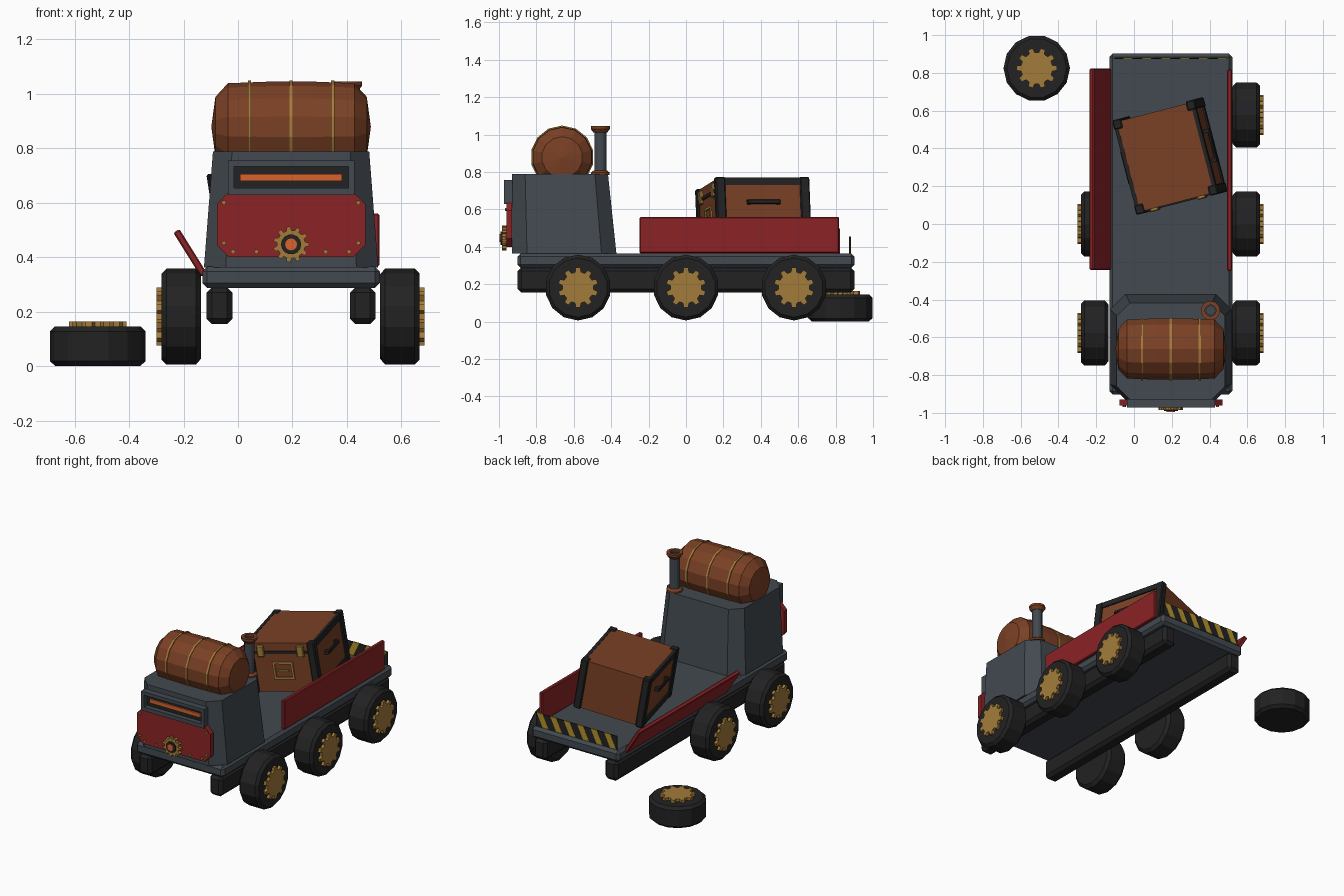
import bpy, bmesh
from math import pi, sin, cos, radians
from mathutils import Matrix, Vector

if "Cube" in bpy.data.objects:
    bpy.data.objects.remove(bpy.data.objects["Cube"])


def material(name, r, g, b):
    m = bpy.data.materials.new(name)
    m.use_nodes = True
    m.diffuse_color = (r, g, b, 1)
    m.node_tree.nodes["Principled BSDF"].inputs["Base Color"].default_value = (r, g, b, 1)
    return m


STEEL = material("steel_grey", .055, .067, .08)
RED = material("red_paint", .26, .017, .019)
BROWN = material("brown", .195, .051, .018)
BRASS = material("brass", .37, .2, .042)
BLACK = material("black", .016, .016, .017)
ORANGE = material("glowing_orange", .68, .127, .026)
YELLOW = material("warning_yellow", .45, .29, .025)

CX = .195  # body centre line
T = Matrix.Translation
FRONT = Matrix.Rotation(pi / 2, 4, 'X')  # local z points to the front


def finish(bm, name, mat, matrix):
    bmesh.ops.recalc_face_normals(bm, faces=bm.faces)
    me = bpy.data.meshes.new(name)
    bm.to_mesh(me)
    bm.free()
    me.materials.append(mat)
    ob = bpy.data.objects.new(name, me)
    ob.matrix_world = matrix
    bpy.context.collection.objects.link(ob)
    return ob


def box(name, size, mat, centre, frame=Matrix(), bevel=0):
    bm = bmesh.new()
    bmesh.ops.create_cube(bm, size=1)
    bmesh.ops.scale(bm, vec=size, verts=bm.verts)
    if bevel:
        bmesh.ops.bevel(bm, geom=bm.edges[:], offset=bevel, segments=1, affect='EDGES')
    return finish(bm, name, mat, frame @ T(centre))


def loft(name, lower, upper, height, mat, matrix=Matrix()):
    bm = bmesh.new()
    a = [bm.verts.new((x, y, 0)) for x, y in lower]
    b = [bm.verts.new((x, y, height)) for x, y in upper]
    bm.faces.new(a)
    bm.faces.new(b)
    for i in range(len(a)):
        j = (i + 1) % len(a)
        bm.faces.new((a[i], a[j], b[j], b[i]))
    return finish(bm, name, mat, matrix)


def lathe(name, profile, sides, mat, matrix):
    """Revolve (radius, z) points about local z."""
    bm = bmesh.new()
    vs = [bm.verts.new((r, 0, z)) for r, z in profile]
    es = [bm.edges.new(p) for p in zip(vs, vs[1:])]
    bmesh.ops.spin(bm, geom=vs + es, cent=(0, 0, 0), axis=(0, 0, 1), angle=2 * pi, steps=sides)
    bmesh.ops.remove_doubles(bm, verts=bm.verts, dist=.0005)
    return finish(bm, name, mat, matrix)


def disc(name, r, depth, sides, mat, matrix):
    return lathe(name, [(0, 0), (r, 0), (r, depth), (0, depth)], sides, mat, matrix)


def gear(name, root, tip, depth, teeth, matrix):
    pts = []
    for i in range(teeth):
        for r, step in ((root, -.3), (tip, -.18), (tip, .18), (root, .3)):
            a = 2 * pi * (i + step) / teeth
            pts.append((r * cos(a), r * sin(a)))
    return loft(name, pts, pts, depth, BRASS, matrix)


def octagon(x0, x1, y0, y1, cx, cy):
    return [(x0 + cx, y0), (x1 - cx, y0), (x1, y0 + cy), (x1, y1 - cy),
            (x1 - cx, y1), (x0 + cx, y1), (x0, y1 - cy), (x0, y0 + cy)]


# Wheels: five mounted, one lying on the ground
def wheel(name, matrix):
    lathe(name + "_tyre", [(0, 0), (.155, 0), (.176, .018), (.176, .127), (.158, .145), (0, .145)],
          14, BLACK, matrix)
    gear(name + "_hub", .084, .107, .018, 10, matrix @ T((0, 0, .145)))


for label, y in (("front", -.577), ("middle", 0), ("rear", .577)):
    wheel(label + "_left_wheel", T((.522, y, .182)) @ Matrix.Rotation(pi / 2, 4, 'Y'))
    if label != "rear":
        wheel(label + "_right_wheel", T((-.136, y, .182)) @ Matrix.Rotation(-pi / 2, 4, 'Y'))
wheel("loose_wheel", T((-.515, .825, 0)))

# Chassis
box("deck", (.652, 1.804, .078), STEEL, (CX, 0, .326), bevel=.018)
for side, label in ((1, "left"), (-1, "right")):
    box(label + "_rail", (.095, 1.8, .135), BLACK, (CX + side * .263, 0, .222), bevel=.02)

# Cab
loft("cab", octagon(CX - .32, CX + .32, -.93, -.372, .08, .08),
     octagon(CX - .287, CX + .287, -.93, -.417, .07, .07), .425, STEEL, T((0, 0, .363)))

# Front vent with glowing slot
box("vent_back", (.42, .012, .1), BLACK, (CX, -.934, .692))
box("vent_glow", (.375, .012, .025), ORANGE, (CX, -.944, .693))
for z, h in ((.745, .022), (.641, .026)):
    box("vent_bar", (.465, .045, h), STEEL, (CX, -.95, z))
for s in (1, -1):
    box("vent_side", (.022, .045, .1), STEEL, (CX + s * .221, -.95, .692))

# Red front plate, rivets and gear badge
plate = octagon(CX - .273, CX + .273, .4, .64, .045, .045)
loft("front_plate", plate, plate, .032, RED, T((0, -.929, 0)) @ FRONT)
for s in (1, -1):
    for x, z in ((.247, .6), (.247, .452), (.213, .42), (.127, .42)):
        disc("plate_rivet", .009, .008, 6, BRASS, T((CX + s * x, -.96, z)) @ FRONT)
BADGE = T((CX, -.96, .447)) @ FRONT
gear("badge_gear", .052, .066, .025, 11, BADGE)
disc("badge_ring", .037, .031, 14, BLACK, BADGE)
disc("badge_glow", .022, .036, 12, ORANGE, BADGE)

# Barrel on the roof, lying across
ACROSS = T((CX, -.662, .879)) @ Matrix.Rotation(pi / 2, 4, 'Y')
half = [(0, .293), (.11, .278), (.16, .232), (.166, .08)]
lathe("barrel", half + [(r, -z) for r, z in reversed(half)], 14, BROWN, ACROSS)
for x in (-.153, 0, .153):
    lathe("barrel_band", [(.15, x - .006), (.1695, x - .006), (.1695, x + .006), (.15, x + .006)],
          14, BRASS, ACROSS)

# Chimney
PIPE = T((.405, -.458, .785))
lathe("chimney_pipe", [(.032, 0), (.032, .245), (.024, .245), (.024, .1), (0, .1)], 12, STEEL, PIPE)
lathe("chimney_foot", [(.03, 0), (.05, 0), (.05, .012), (.034, .024), (.03, .024)], 12, BROWN, PIPE)
lathe("chimney_rim", [(.03, .225), (.036, .225), (.051, .245), (.051, .26), (.03, .26), (.03, .225)],
      12, BROWN, PIPE)

# Side boards: one upright, one fallen open
box("left_side_board", (.026, 1.065, .194), RED, (.506, .285, .463), bevel=.005)
box("right_side_board", (.026, 1.065, .19), RED, (0, 0, 0),
    T((-.176, .29, .416)) @ Matrix.Rotation(radians(-32), 4, 'Y'), bevel=.005)

# Striped tail plate
box("tail_plate", (.6, .006, .092), BLACK, (CX, .877, .409))
for i in range(6):
    x = CX - .295 + i * .1
    stripe = [(x, .363), (x + .045, .363), (x + .09, .456), (x + .045, .456)]
    loft("tail_stripe", stripe, stripe, .009, YELLOW, T((0, .8815, 0)) @ FRONT)

# Crate, turned and tipped towards the fallen board
CRATE = T((.19, .36, .574)) @ Matrix.Rotation(radians(14.5), 4, 'Z') @ Matrix.Rotation(radians(-9), 4, 'Y')
W, D, H = .455, .517, .335
box("crate_body", (W - .024, D - .024, H - .012), BROWN, (0, 0, 0), CRATE)
for sx in (1, -1):
    for sy in (1, -1):
        box("crate_post", (.048, .052, H), BLACK,
            (sx * (W / 2 - .024), sy * (D / 2 - .026), 0), CRATE, bevel=.006)
    for sz in (1, -1):
        box("crate_side_bar", (.02, D - .08, .04), BLACK,
            (sx * (W / 2 - .014), 0, sz * (H / 2 - .024)), CRATE)
    # handle standing off the side
    box("crate_handle", (.014, .18, .024), BLACK, (sx * (W / 2 + .012), 0, .03), CRATE, bevel=.004)
    for sy in (1, -1):
        box("handle_bracket", (.03, .02, .024), BLACK, (sx * W / 2, sy * .08, .03), CRATE)
    # front latches
    box("crate_latch", (.045, .024, .075), BRASS, (sx * .13, -D / 2 + .008, .11), CRATE, bevel=.005)
    box("label_side", (.014, .01, .115), BRASS, (sx * .06, -D / 2 + .009, -.02), CRATE)
box("lid_seam", (W - .09, .012, .018), BLACK, (0, -D / 2 + .011, .1), CRATE)
for z in (.031, -.02, -.071):
    box("label_bar", (.12 if z != -.02 else .07, .01, .014), BRASS, (0, -D / 2 + .009, z), CRATE)
